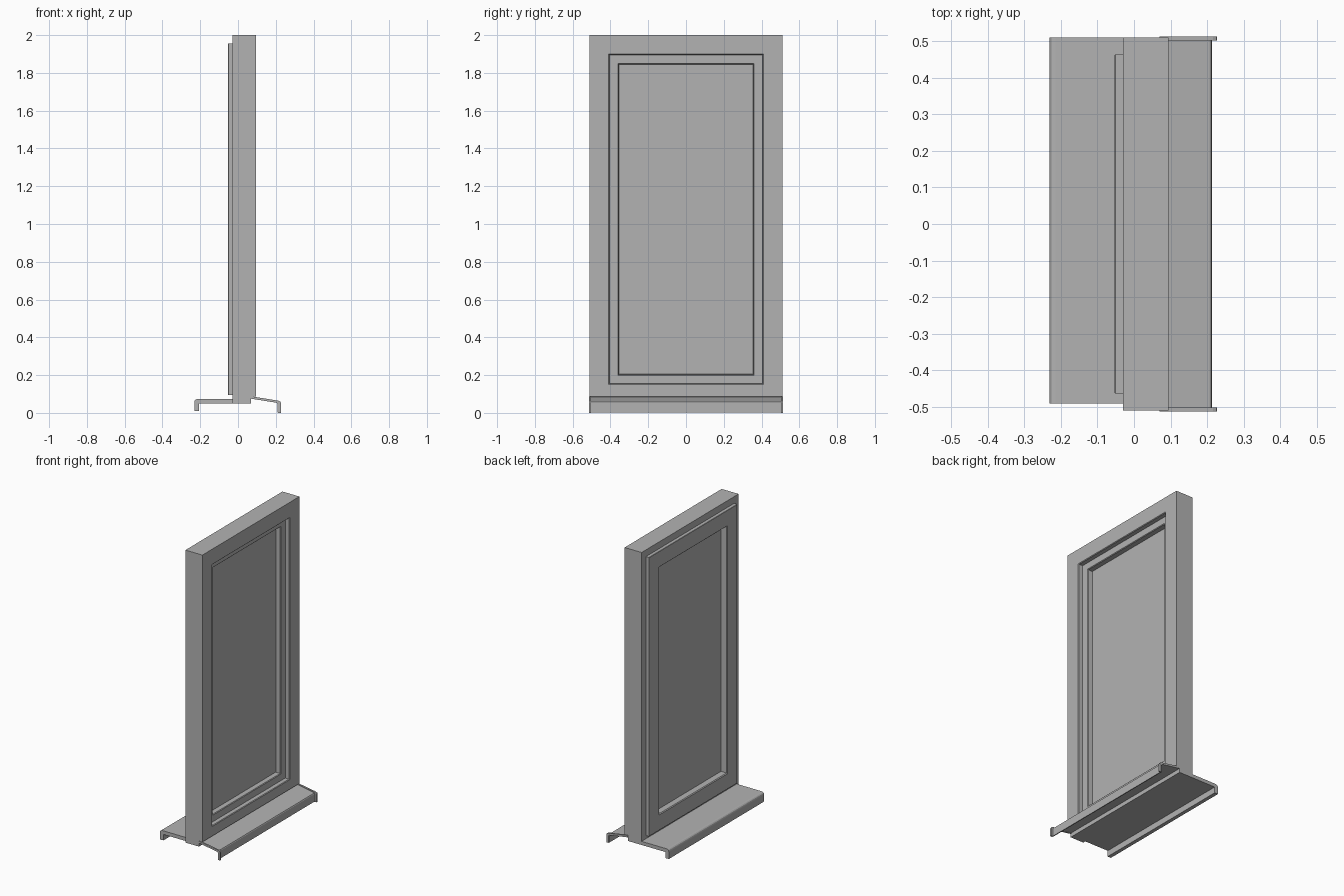
import bpy
import bmesh

cube = bpy.data.objects.get("Cube")
if cube:
    bpy.data.objects.remove(cube, do_unlink=True)

GREY = (0.45, 0.45, 0.45, 1)
mat = bpy.data.materials.new("plain grey")
mat.use_nodes = True
mat.diffuse_color = GREY
mat.node_tree.nodes["Principled BSDF"].inputs["Base Color"].default_value = GREY


def finish(name, bm):
    bmesh.ops.recalc_face_normals(bm, faces=bm.faces)
    mesh = bpy.data.meshes.new(name)
    bm.to_mesh(mesh)
    bm.free()
    mesh.materials.append(mat)
    ob = bpy.data.objects.new(name, mesh)
    bpy.context.collection.objects.link(ob)
    return ob


def ring(name, profile, half, low, high):
    """Mitred rectangular surround; profile points are (x, inset)."""
    bm = bmesh.new()
    loops = []
    for x, i in profile:
        corners = [(-half + i, low + i), (half - i, low + i),
                   (half - i, high - i), (-half + i, high - i)]
        loops.append([bm.verts.new((x, y, z)) for y, z in corners])
    for k, a in enumerate(loops):
        b = loops[(k + 1) % len(loops)]
        for c in range(4):
            d = (c + 1) % 4
            bm.faces.new((a[c], a[d], b[d], b[c]))
    return finish(name, bm)


def extrude(name, profile, y0, y1):
    """Solid bar along y; profile points are (x, z)."""
    bm = bmesh.new()
    face = bm.faces.new([bm.verts.new((x, y0, z)) for x, z in profile])
    grown = bmesh.ops.extrude_face_region(bm, geom=[face])["geom"]
    verts = [v for v in grown if isinstance(v, bmesh.types.BMVert)]
    bmesh.ops.translate(bm, vec=(0, y1 - y0, 0), verts=verts)
    return finish(name, bm)


def block(name, x0, x1, y0, y1, z0, z1):
    return extrude(name, [(x0, z0), (x1, z0), (x1, z1), (x0, z1)], y0, y1)


# Fixed frame, rebated on the inside, with a slot for the outer sill
frame = ring("frame", [(-0.03, 0), (0.095, 0), (0.095, 0.101), (0.091, 0.105),
                       (0.065, 0.106), (0.065, 0.07), (-0.03, 0.07)],
             0.511, 0.05, 2.0)
cutter = block("sill_slot_cutter", 0.07, 0.2, -0.6, 0.6, 0, 0.087)
cutter.hide_render = True
cutter.hide_set(True)
slot = frame.modifiers.new("sill slot", "BOOLEAN")
slot.operation = "DIFFERENCE"
slot.solver = "EXACT"
slot.object = cutter

# Opening sash with an overlapping inner flange and bevelled beads
ring("sash", [(-0.053, 0.002), (-0.051, 0), (-0.03, 0), (-0.03, 0.03), (0.064, 0.03),
              (0.064, 0.104), (0.06, 0.108), (0.03, 0.11), (-0.01, 0.11),
              (-0.048, 0.108), (-0.053, 0.103)],
     0.465, 0.095, 1.955)

# Glazing panel
block("glazing", -0.01, 0.03, -0.357, 0.357, 0.203, 1.848)

# Inner sill board with a rounded, turned-down nose
extrude("inner_sill", [(-0.03, 0.05), (-0.03, 0.074), (-0.215, 0.074),
                       (-0.224, 0.071), (-0.229, 0.066), (-0.231, 0.058),
                       (-0.231, 0.01), (-0.206, 0.01), (-0.206, 0.05)],
        -0.492, 0.511)

# Sloping outer sill sheet with a drip edge
extrude("outer_sill", [(0.07, 0.083), (0.205, 0.06), (0.211, 0.058), (0.214, 0.053),
                       (0.214, 0.002), (0.208, 0.002), (0.208, 0.05),
                       (0.202, 0.054), (0.07, 0.077)],
        -0.508, 0.508)

# End caps following the outer sill
for side, name in ((1, "left_sill_cap"), (-1, "right_sill_cap")):
    extrude(name, [(0.07, 0.088), (0.216, 0.064), (0.224, 0.06), (0.228, 0.053),
                   (0.228, 0), (0.213, 0), (0.213, 0.048), (0.208, 0.053),
                   (0.07, 0.075)],
            side * 0.503, side * 0.514)
